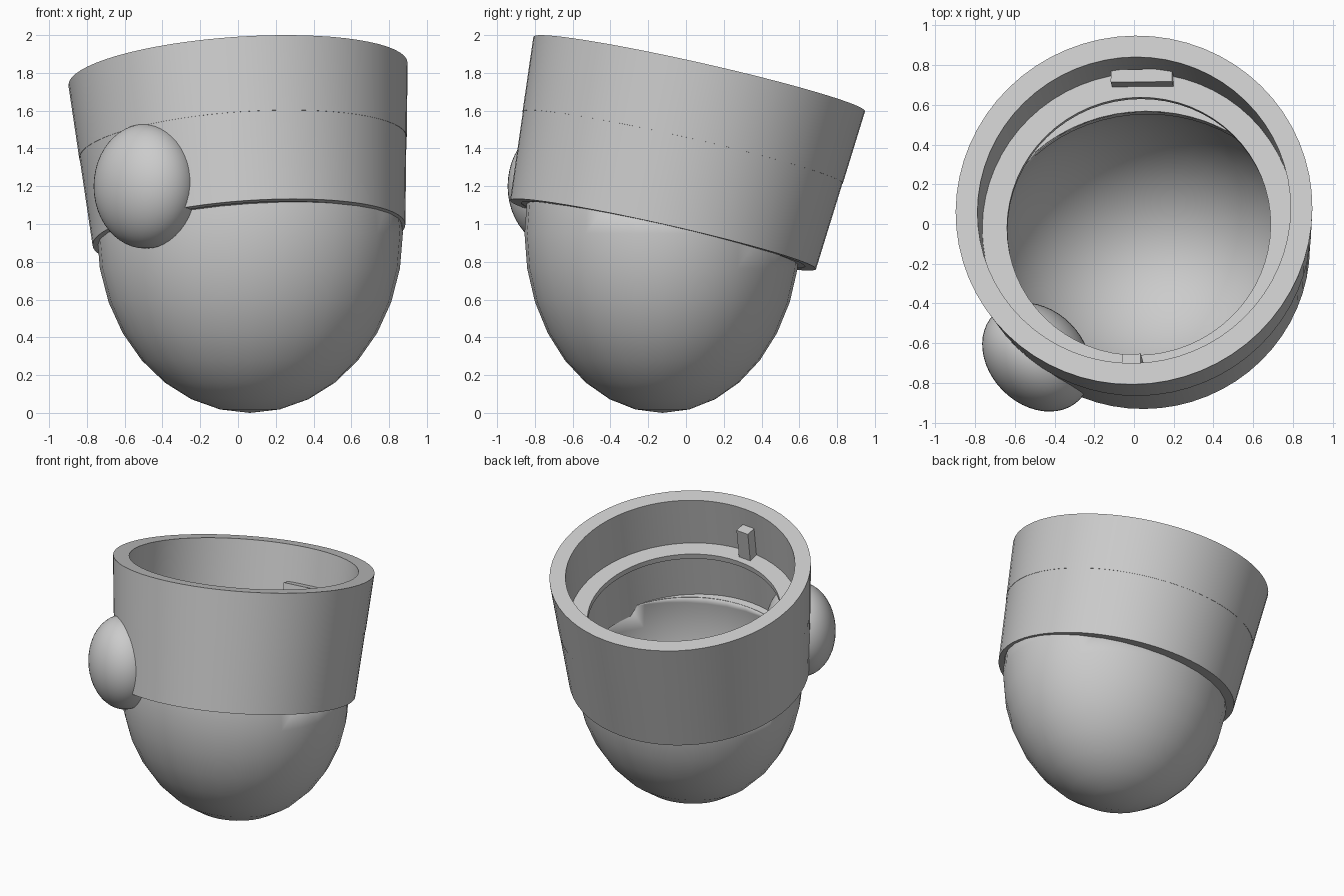
import bpy, bmesh, math
from mathutils import Matrix, Vector

if "Cube" in bpy.data.objects:
    bpy.data.objects.remove(bpy.data.objects["Cube"])

grey = bpy.data.materials.new("plain grey")
grey.diffuse_color = (0.6, 0.6, 0.6, 1)
grey.use_nodes = True
grey.node_tree.nodes["Principled BSDF"].inputs["Base Color"].default_value = grey.diffuse_color

# Tilted frame of the sleeve: origin at the centre of its top rim
AXIS = Vector((-0.068, 0.225, 1)).normalized()
TOP = Vector((0, 0.07, 1.794))
TILT = Matrix.Translation(TOP) @ Vector((0, 0, 1)).rotation_difference(AXIS).to_matrix().to_4x4()


def finish(name, bm, matrix=Matrix(), smooth=True):
    bmesh.ops.recalc_face_normals(bm, faces=bm.faces)
    bm.transform(matrix)
    mesh = bpy.data.meshes.new(name)
    bm.to_mesh(mesh)
    bm.free()
    obj = bpy.data.objects.new(name, mesh)
    bpy.context.collection.objects.link(obj)
    mesh.materials.append(grey)
    if smooth:
        bpy.ops.object.select_all(action='DESELECT')
        obj.select_set(True)
        bpy.context.view_layer.objects.active = obj
        bpy.ops.object.shade_smooth_by_angle(angle=math.radians(35))
    return obj


def ring(name, profile, steps=64, stretch=None):
    """Closed (radius, height) profile turned about the tilted axis;
    stretch gives the inner loop an elliptical (x, y, y shift) shape."""
    bm = bmesh.new()
    loops = []
    for r, z in profile:
        loop = []
        for i in range(steps):
            a = 2 * math.pi * i / steps
            if r is None:
                x, y, dy = stretch
                loop.append(bm.verts.new((x * math.cos(a), y * math.sin(a) + dy, z)))
            else:
                loop.append(bm.verts.new((r * math.cos(a), r * math.sin(a), z)))
        loops.append(loop)
    for a, b in zip(loops, loops[1:] + loops[:1]):
        for i in range(steps):
            j = (i + 1) % steps
            bm.faces.new((a[i], a[j], b[j], b[i]))
    return finish(name, bm, TILT)


def block(name, x, y, z):
    bm = bmesh.new()
    size = [b - a for a, b in (x, y, z)]
    mid = [(a + b) / 2 for a, b in (x, y, z)]
    bmesh.ops.create_cube(bm, size=1, matrix=Matrix.Translation(mid) @ Matrix.Diagonal((*size, 1)))
    return finish(name, bm, TILT, False)


# Upper and lower halves of the tapering sleeve
ring("upper_sleeve", [(0.90, 0), (0.869, -0.40), (0.79, -0.40), (0.79, 0)])
ring("lower_sleeve", [(0.867, -0.40), (0.83, -0.874), (0.77, -0.874), (0.77, -0.40)])

# Ledge inside the sleeve and floor around the bowl opening
ring("inner_ledge", [(0.81, -0.37), (0.81, -0.41), (0.665, -0.41), (0.665, -0.37)])
ring("floor_ring", [(0.80, -0.80), (0.80, -0.872), (None, -0.872), (None, -0.80)],
     stretch=(0.785, 0.705, -0.015))

# Locating blocks standing on the ledge
block("back_block", (-0.14, 0.17), (0.72, 0.785), (-0.38, -0.26))
block("front_post", (-0.065, 0.03), (-0.785, -0.71), (-0.38, -0.14))

# Hollow bowl, cut along the floor plane
bm = bmesh.new()
bmesh.ops.create_uvsphere(bm, u_segments=32, v_segments=16, radius=1)
bm.transform(Matrix.Translation((0.063, -0.125, 0.95)) @ Matrix.Diagonal((0.81, 0.73, 0.95, 1)))
bmesh.ops.bisect_plane(bm, geom=bm.verts[:] + bm.edges[:] + bm.faces[:],
                       plane_co=TOP - AXIS * 0.802, plane_no=AXIS, clear_outer=True)
bowl = finish("bowl", bm)
wall = bowl.modifiers.new("wall", 'SOLIDIFY')
wall.thickness = 0.03
wall.offset = -1

# Egg-shaped knob on the front left
bm = bmesh.new()
bmesh.ops.create_uvsphere(bm, u_segments=48, v_segments=24, radius=1)
finish("side_knob", bm, Matrix.Translation((-0.49, -0.67, 1.20))
       @ Matrix.Rotation(math.radians(-45), 4, 'Z')
       @ Matrix.Diagonal((0.305, 0.24, 0.33, 1)))
